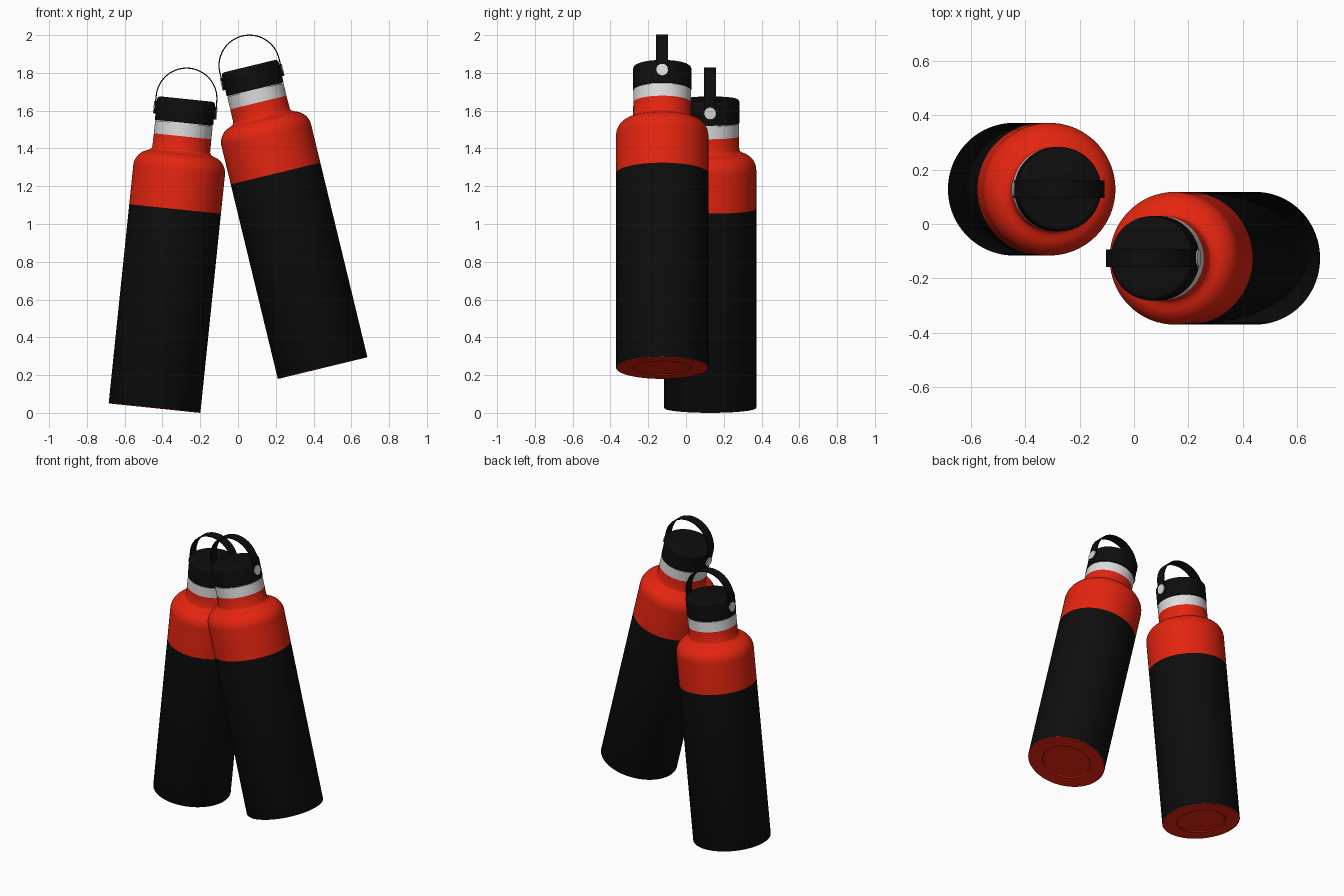
import bpy, bmesh, math
from mathutils import Matrix, Vector

if "Cube" in bpy.data.objects:
    bpy.data.objects.remove(bpy.data.objects["Cube"])


def material(name, rgb):
    m = bpy.data.materials.new(name)
    m.diffuse_color = (*rgb, 1.0)
    m.use_nodes = True
    m.node_tree.nodes["Principled BSDF"].inputs["Base Color"].default_value = m.diffuse_color
    return m


RED = material("red enamel", (0.78, 0.018, 0.005))
BLACK = material("black", (0.004, 0.004, 0.004))
WHITE = material("pale steel", (0.72, 0.72, 0.72))
R = 0.244       # bottle radius
SEGS = 96


def finish(name, bm, mats, matrix):
    bmesh.ops.recalc_face_normals(bm, faces=bm.faces[:])
    mesh = bpy.data.meshes.new(name)
    bm.to_mesh(mesh)
    bm.free()
    for m in mats:
        mesh.materials.append(m)
    ob = bpy.data.objects.new(name, mesh)
    bpy.context.collection.objects.link(ob)
    ob.matrix_world = matrix
    bpy.ops.object.select_all(action='DESELECT')
    ob.select_set(True)
    bpy.context.view_layer.objects.active = ob
    bpy.ops.object.shade_smooth_by_angle(angle=math.radians(35))
    return ob


def lathe(name, profile, mats, matrix, rule=None):
    """Spin (radius, height) points round z; rule(height) picks the material."""
    bm = bmesh.new()
    vs = [bm.verts.new((r, 0, z)) for r, z in profile]
    es = [bm.edges.new(p) for p in zip(vs, vs[1:])]
    bmesh.ops.spin(bm, geom=vs + es, cent=(0, 0, 0), axis=(0, 0, 1),
                   angle=math.tau, steps=SEGS, use_merge=True)
    bmesh.ops.remove_doubles(bm, verts=bm.verts[:], dist=1e-5)
    if rule:
        for f in bm.faces:
            f.material_index = rule(f.calc_center_median().z)
    return finish(name, bm, mats, matrix)


def arc(cx, cz, rad, a0, a1, n):
    return [(cx + rad * math.cos(math.radians(a0 + (a1 - a0) * i / n)),
             cz + rad * math.sin(math.radians(a0 + (a1 - a0) * i / n)))
            for i in range(n + 1)]


def strap(name, matrix, rad=0.158, thick=0.006, half=0.032, top=1.648, low=1.585):
    """Arched flat strap with straight legs down to the pivots."""
    path = [(rad, low)] + arc(0, top, rad, 0, 180, 40) + [(-rad, low)]
    bm = bmesh.new()
    rings = []
    for x, z in path:
        out = Vector((x, 0, max(z - top, 0))).normalized() * thick
        rings.append([bm.verts.new((x + out.x * k, y, z + out.z * k))
                      for k, y in ((0, -half), (1, -half), (1, half), (0, half))])
    for a, b in zip(rings, rings[1:]):
        for i in range(4):
            j = (i + 1) % 4
            bm.faces.new((a[i], a[j], b[j], b[i]))
    bm.faces.new(rings[0])
    bm.faces.new(rings[-1])
    return finish(name, bm, [BLACK], matrix)


def disc(name, side, r, x0, x1, mat, matrix):
    """Short round plug lying along x on one side of the lid."""
    bm = bmesh.new()
    place = Matrix.Translation((side * (x0 + x1) / 2, 0, 1.585)) @ Matrix.Rotation(math.pi / 2, 4, 'Y')
    bmesh.ops.create_cone(bm, cap_ends=True, segments=32, radius1=r, radius2=r,
                          depth=x1 - x0, matrix=place)
    return finish(name, bm, [mat], matrix)


def bottle(tag, x, y, z, tilt):
    m = Matrix.Translation((x, y, z)) @ Matrix.Rotation(math.radians(tilt), 4, 'Y')
    # body: red base with shallow recess, black sleeve, red shoulder and neck
    body = [(0, 0.006), (0.150, 0.006), (0.156, 0.0), (R - 0.002, 0.0), (R, 0.003), (R, 1.06)]
    body += arc(R - 0.09, 1.268, 0.09, 0, 75, 12)
    body += [(0.166, 1.361), (0.158, 1.367), (0.154, 1.376), (0.153, 1.447), (0, 1.447)]
    lathe(tag + "_bottle_body", body, [RED, BLACK], m,
          lambda h: 1 if 0.001 < h < 1.06 and h > 0.007 else 0)
    # steel collar
    lathe(tag + "_collar", [(0, 1.445), (0.153, 1.445), (0.153, 1.515), (0.146, 1.515),
                            (0.146, 1.525), (0, 1.525)], [WHITE], m)
    # lid with rounded rim
    lid = [(0, 1.519), (0.155, 1.519)] + arc(0.137, 1.627, 0.018, 0, 90, 6) + [(0, 1.645)]
    lathe(tag + "_lid", lid, [BLACK], m)
    # carry strap and its pivots on both sides
    strap(tag + "_strap", m)
    for side, word in ((1, "right"), (-1, "left")):
        disc(f"{tag}_{word}_strap_tab", side, 0.0325, 0.145, 0.1645, BLACK, m)
        disc(f"{tag}_{word}_pivot_button", side, 0.032, 0.1645, 0.169, WHITE, m)


bottle("left", -0.442, 0.128, 0.025, 5.9)
bottle("right", 0.448, -0.126, 0.237, -13.6)
